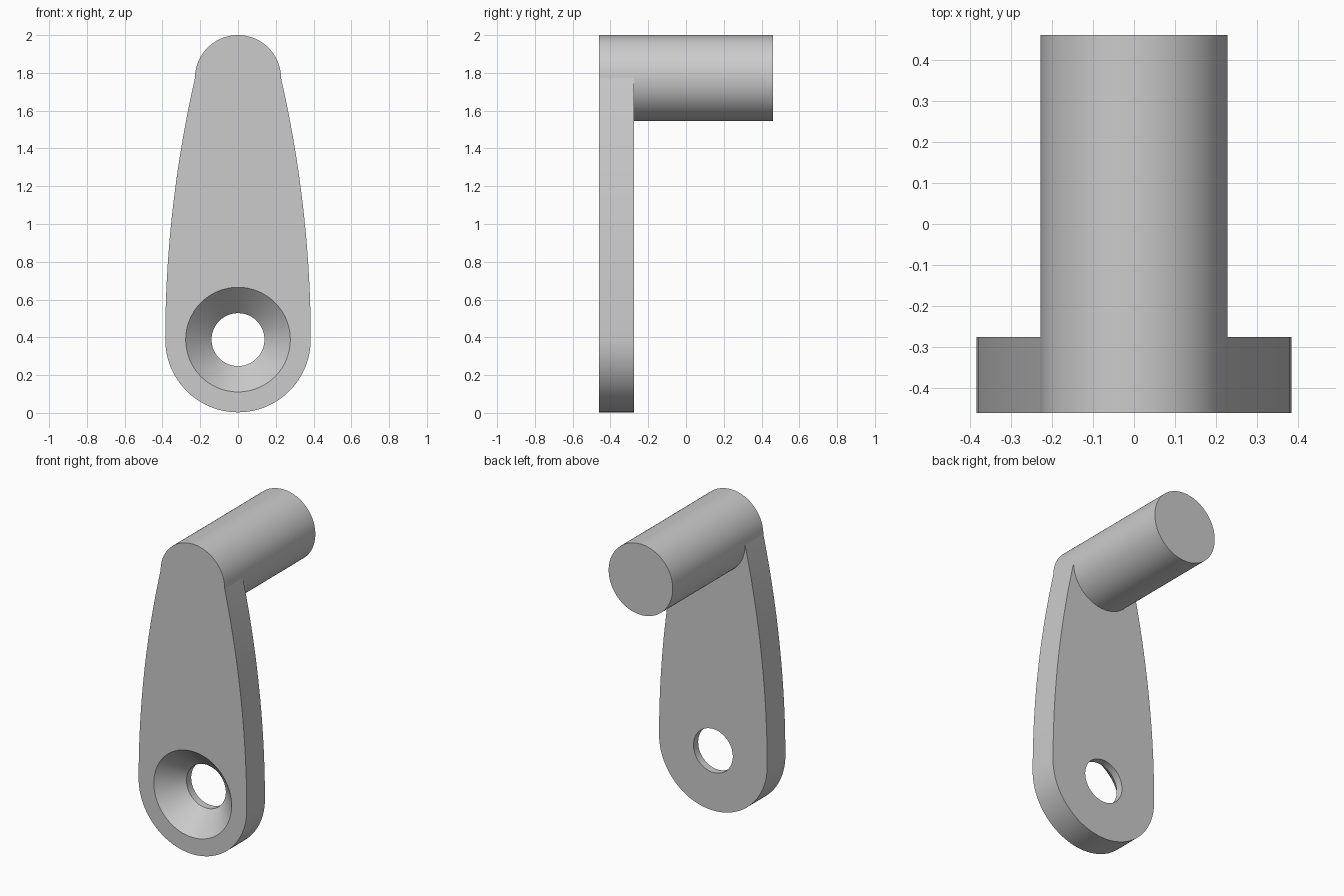
import bpy
import bmesh
from math import sin, cos, pi, radians

if "Cube" in bpy.data.objects:
    bpy.data.objects.remove(bpy.data.objects["Cube"], do_unlink=True)

FRONT, PLATE_BACK, BACK = -0.461, -0.276, 0.461
PEG_R, PEG_Z = 0.228, 1.772
BASE_R, BASE_Z = 0.385, 0.388
STEPS = 48

grey = bpy.data.materials.new("plain grey")
grey.use_nodes = True
grey.diffuse_color = (0.6, 0.6, 0.6, 1)
grey.node_tree.nodes["Principled BSDF"].inputs["Base Color"].default_value = (0.6, 0.6, 0.6, 1)


def arc(radius, z, start, end, steps):
    """Points (x, z) along an arc, without the end point."""
    angles = [start + (end - start) * i / steps for i in range(steps)]
    return [(radius * cos(a), z + radius * sin(a)) for a in angles]


def circle(radius, z):
    return arc(radius, z, 0, 2 * pi, STEPS * 2)


def loft(name, sections):
    """Capped solid through (y, outline) sections of equal point count."""
    bm = bmesh.new()
    rings = [[bm.verts.new((x, y, z)) for x, z in outline] for y, outline in sections]
    bm.faces.new(rings[0])
    bm.faces.new(rings[-1])
    for a, b in zip(rings, rings[1:]):
        for i in range(len(a)):
            j = (i + 1) % len(a)
            bm.faces.new((a[i], a[j], b[j], b[i]))
    bmesh.ops.recalc_face_normals(bm, faces=bm.faces)
    mesh = bpy.data.meshes.new(name)
    bm.to_mesh(mesh)
    bm.free()
    mesh.materials.append(grey)
    obj = bpy.data.objects.new(name, mesh)
    bpy.context.collection.objects.link(obj)
    return obj


def activate(obj):
    bpy.ops.object.select_all(action="DESELECT")
    obj.select_set(True)
    bpy.context.view_layer.objects.active = obj


# Arm outline: bowed sides between a wide round base and a narrow round top
side = []
for i in range(24):
    t = i / 24
    side.append((BASE_R - (BASE_R - PEG_R) * t * t, BASE_Z + (PEG_Z - BASE_Z) * t))
outline = side + arc(PEG_R, PEG_Z, 0, pi, STEPS)
outline.append((-PEG_R, PEG_Z))
outline += [(-x, z) for x, z in reversed(side[1:])]
outline += arc(BASE_R, BASE_Z, pi, 2 * pi, STEPS)
arm = loft("arm_plate", [(FRONT, outline), (PLATE_BACK, outline)])

# Countersunk screw hole, with the cone continued past the front face
HOLE_R, RIM_R, OVER = 0.14, 0.277, 0.05
cutter = loft("hole_cutter", [
    (FRONT - OVER, circle(RIM_R + OVER, BASE_Z)),
    (FRONT + RIM_R - HOLE_R, circle(HOLE_R, BASE_Z)),
    (PLATE_BACK + OVER, circle(HOLE_R, BASE_Z)),
])
cut = arm.modifiers.new("screw_hole", "BOOLEAN")
cut.operation = "DIFFERENCE"
cut.solver = "EXACT"
cut.object = cutter
activate(arm)
bpy.ops.object.modifier_apply(modifier=cut.name)
bpy.data.objects.remove(cutter, do_unlink=True)

# Round peg behind the top of the arm
peg = loft("peg", [(PLATE_BACK, circle(PEG_R, PEG_Z)), (BACK, circle(PEG_R, PEG_Z))])

for obj in (arm, peg):
    activate(obj)
    bpy.ops.object.shade_smooth_by_angle(angle=radians(10))
